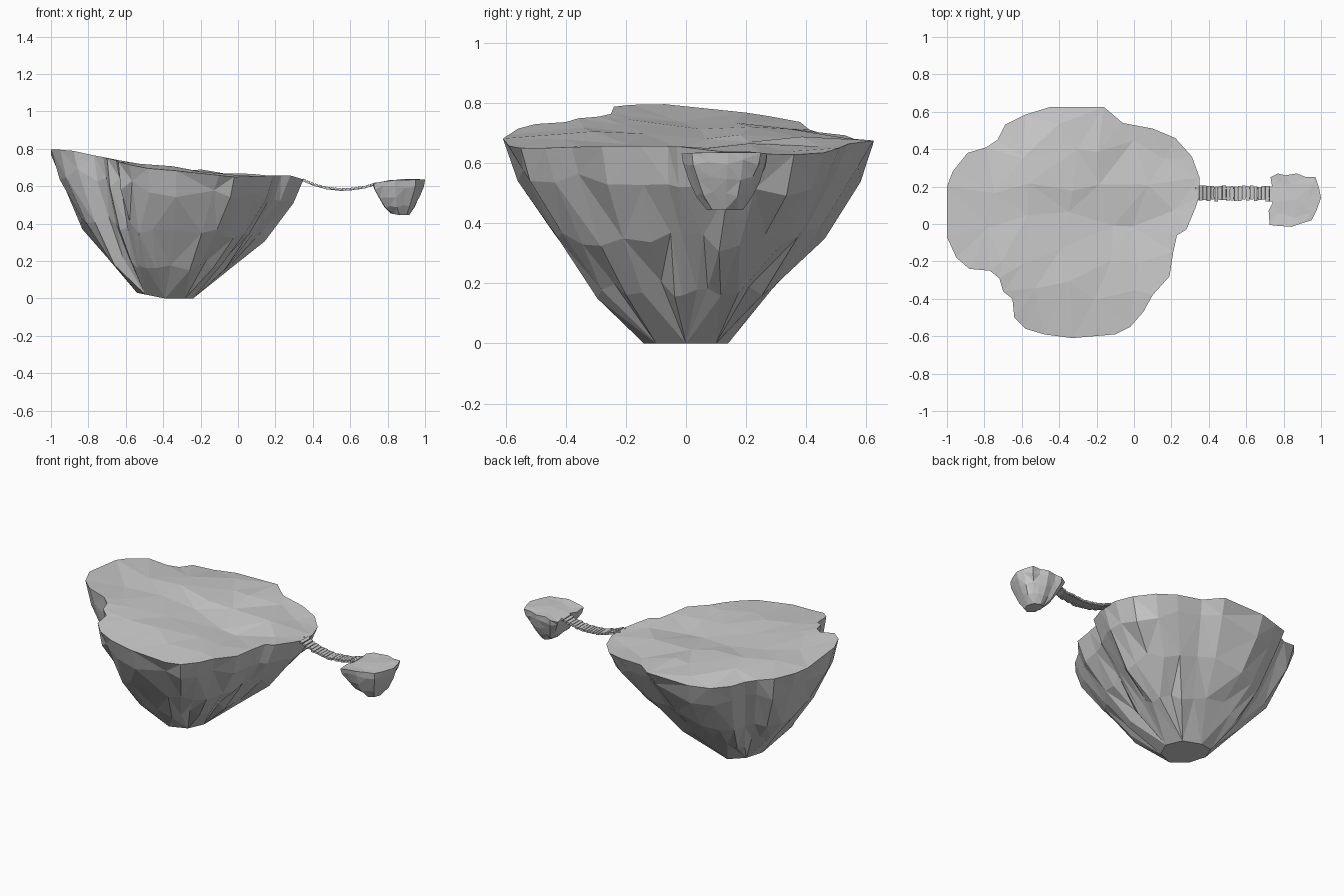
import bpy, bmesh, math, random
from mathutils import Vector
from mathutils.geometry import delaunay_2d_cdt

if "Cube" in bpy.data.objects:
    bpy.data.objects.remove(bpy.data.objects["Cube"])

random.seed(7)


def lerp_table(table, x):
    if x <= table[0][0]:
        return table[0][1]
    for (a, za), (b, zb) in zip(table, table[1:]):
        if x <= b:
            return za + (zb - za) * (x - a) / (b - a)
    return table[-1][1]


def add_object(name, bm):
    bmesh.ops.recalc_face_normals(bm, faces=bm.faces)
    me = bpy.data.meshes.new(name)
    bm.to_mesh(me)
    bm.free()
    ob = bpy.data.objects.new(name, me)
    bpy.context.collection.objects.link(ob)
    return ob


def island(name, rim, centre, base_c, base_r, base_z, height, jitter, cell, bulge=0):
    """Faceted rock: outline on top, ribbed sides narrowing to a small flat base."""
    bm = bmesh.new()
    c, bc = Vector(centre), Vector(base_c)
    n = len(rim)
    rim = [Vector(p) for p in rim]
    ribs = [random.uniform(-1, .7) * jitter for _ in rim]
    rows = []
    # rock sides: (height fraction, spread fraction)
    for t, s in ((0, 0), (.27, .37 + bulge), (.53, .67 + bulge), (.83, .92 + bulge / 2), (1, 1)):
        row = []
        for i, p in enumerate(rim):
            a = math.atan2(p.y - c.y, p.x - c.x)
            if t == 0:  # eight-sided base
                a = round(a / (math.pi / 4)) * math.pi / 4
            b = bc + Vector((base_r[0] * math.cos(a), base_r[1] * math.sin(a)))
            soft = (rim[i - 1] + p * 2 + rim[(i + 1) % n]) / 4
            rib = ribs[i] + random.uniform(-.3, .3) * jitter if 0 < t < 1 else 0
            q = b.lerp(soft.lerp(p, t), s + rib)
            tt = t + (random.uniform(-.05, .05) if 0 < t < .9 else 0)
            z = base_z + tt * (height(p) - base_z)
            if t == 0:
                z += .2 * base_r[0] * max(0, -math.cos(a))
            row.append(bm.verts.new((q.x, q.y, z)))
        rows.append(row)
    for lo, hi in zip(rows, rows[1:]):
        for i in range(n):
            j = (i + 1) % n
            bm.faces.new((lo[i], lo[j], hi[j], hi[i]))
    bm.faces.new(rows[0])
    bmesh.ops.triangulate(bm, faces=[f for f in bm.faces if len(f.verts) == 4])
    # uneven top surface: scattered points triangulated inside the outline
    inner = []
    for i in range(-8, 9):
        for j in range(-8, 9):
            q = c + Vector((i + random.uniform(-.3, .3), j + random.uniform(-.3, .3))) * cell
            d = (q - c) * 1.15 + c
            hit = False
            for k in range(n):
                p, r = rim[k - 1], rim[k]
                if (p.y > d.y) != (r.y > d.y) and d.x < p.x + (d.y - p.y) * (r.x - p.x) / (r.y - p.y):
                    hit = not hit
            if hit:
                inner.append(q)
    pts, _, faces, src, _, _ = delaunay_2d_cdt(rim + inner, [], [list(range(n))], 1, 1e-5)
    vs = [rows[-1][o[0]] if o and o[0] < n else
          bm.verts.new((p.x, p.y, height(p) + random.uniform(-.06, .06) * cell))
          for p, o in zip(pts, src)]
    for f in faces:
        bm.faces.new([vs[k] for k in f])
    bmesh.ops.remove_doubles(bm, verts=bm.verts, dist=1e-5)
    return add_object(name, bm)


# large island
big_rim = [(.35, .15), (.35, .25), (.31, .36), (.22, .46), (.10, .51), (-.06, .54),
           (-.16, .625), (-.45, .625), (-.58, .585), (-.69, .53), (-.73, .45), (-.79, .41),
           (-.89, .38), (-.97, .28), (-1, .2), (-1, -.07), (-.95, -.18), (-.88, -.24),
           (-.77, -.25), (-.72, -.29), (-.70, -.36), (-.65, -.4), (-.64, -.5), (-.58, -.56),
           (-.48, -.59), (-.33, -.61), (-.1, -.59), (-.02, -.55), (.05, -.47), (.1, -.38),
           (.19, -.28), (.21, -.15), (.23, -.06), (.28, -.03), (.33, .09)]
slope = [(-1, .797), (-.9, .793), (-.7, .752), (-.5, .708), (-.3, .692), (0, .658), (.28, .657), (.35, .637)]


def big_height(p):
    z = lerp_table(slope, p.x)
    z -= .14 * max(0, p.y) * min(1, max(0, (-.5 - p.x) / .25))         # lower back left
    z -= .12 * max(0, p.y - .35) * (-.6 < p.x < -.2)                   # lower back edge
    z -= .03 * math.exp(-((p.x - .22) ** 2 + (p.y - .38) ** 2) / .02)  # dip at the back right
    z -= .025 * math.exp(-((p.y + .05) / .12) ** 2) * (-.85 < p.x < .1)  # shallow valley
    z += .02 * math.exp(-((p.x + .33) ** 2 + (p.y + .3) ** 2) / .03)   # low mound
    return z - .012 * max(0, -p.y - .3) / .3


island("large_island_rock", big_rim, (-.35, .02), (-.39, 0), (.15, .14), 0, big_height, .028, .19)

# small island
small_rim = [(1, .14), (.99, .19), (.97, .25), (.92, .25), (.87, .27), (.81, .26), (.77, .27),
             (.73, .25), (.74, .19), (.74, .11), (.72, .07), (.725, -.005), (.77, -.01),
             (.84, -.015), (.9, .005), (.95, .02), (.975, .07)]


def small_height(p):
    return lerp_table([(.73, .615), (.8, .632), (1, .636)], p.x)


island("small_island_rock", small_rim, (.86, .13), (.865, .13), (.05, .06), .445, small_height, .03, .08, .05)

# hanging bridge between the islands
sag = [(.33, .642), (.4, .612), (.47, .592), (.55, .583), (.62, .587), (.68, .597), (.75, .618)]


def box(bm, x, y, z, size, tilt):
    vs = bmesh.ops.create_cube(bm, size=1)["verts"]
    co, si = math.cos(tilt), math.sin(tilt)
    for v in vs:
        a, b = v.co.x * size[0], v.co.z * size[2]
        v.co = (x + a * co - b * si, y + v.co.y * size[1], z + a * si + b * co)


planks = bmesh.new()
count = 19
for i in range(count):
    x = .355 + .38 * i / (count - 1)
    tilt = math.atan2(lerp_table(sag, x + .02) - lerp_table(sag, x - .02), .04)
    box(planks, x, .165 + random.uniform(-.004, .004), lerp_table(sag, x),
        (.018, random.uniform(.07, .083), .012), tilt + random.uniform(-.08, .08))
add_object("bridge_planks", planks)

# ropes under the planks
ropes = bmesh.new()
for y in (.138, .192):
    for (a, za), (b, zb) in zip(sag, sag[1:]):
        box(ropes, (a + b) / 2, y, (za + zb) / 2 - .005,
            (math.hypot(b - a, zb - za), .008, .006), math.atan2(zb - za, b - a))
add_object("bridge_ropes", ropes)
